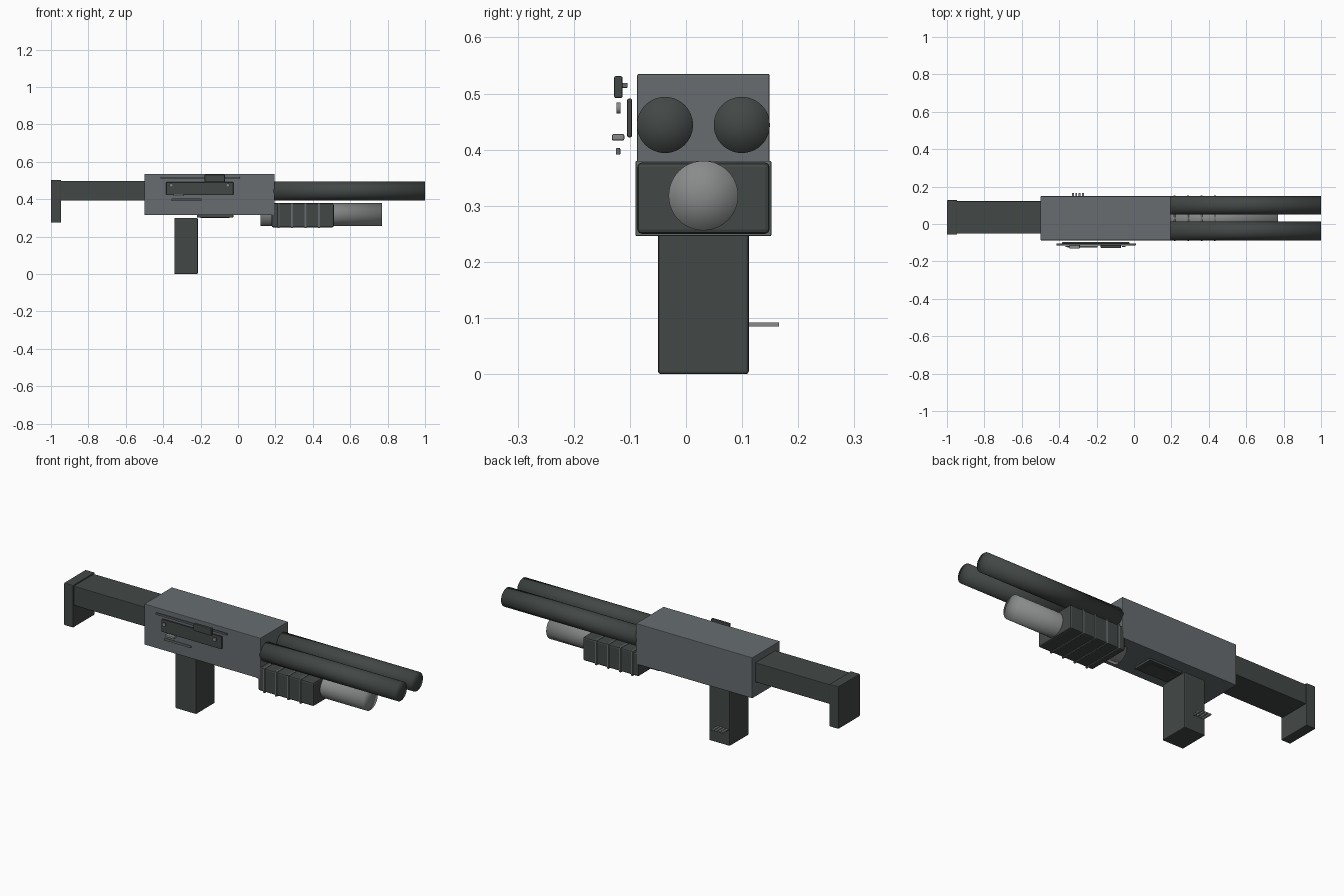
import bpy
import math

if "Cube" in bpy.data.objects:
    bpy.data.objects.remove(bpy.data.objects["Cube"], do_unlink=True)


def material(name, r, g, b):
    m = bpy.data.materials.new(name)
    m.use_nodes = True
    m.diffuse_color = (r, g, b, 1)
    m.node_tree.nodes["Principled BSDF"].inputs["Base Color"].default_value = (r, g, b, 1)
    return m


DARK = material("dark_grey", 0.055, 0.064, 0.062)
BODY = material("slate_grey", 0.135, 0.152, 0.162)
STEEL = material("steel_grey", 0.25, 0.255, 0.255)


def box(name, x, y, z, mat, bevel=0.0):
    """Box from (min, max) pairs, with an optional rounded edge."""
    centre = [(a + b) / 2 for a, b in (x, y, z)]
    bpy.ops.mesh.primitive_cube_add(size=1, location=centre)
    ob = bpy.context.object
    ob.name = name
    ob.scale = [b - a for a, b in (x, y, z)]
    bpy.ops.object.transform_apply(location=False, rotation=False, scale=True)
    ob.data.materials.append(mat)
    if bevel:
        mod = ob.modifiers.new("edge", "BEVEL")
        mod.width = bevel
        mod.segments = 2
    return ob


def tube(name, x, y, z, radius, mat):
    """Round bar along x with softly shaded ends."""
    bpy.ops.mesh.primitive_cylinder_add(
        vertices=48, radius=radius, depth=x[1] - x[0], end_fill_type="TRIFAN",
        location=((x[0] + x[1]) / 2, y, z), rotation=(0, math.pi / 2, 0))
    ob = bpy.context.object
    ob.name = name
    ob.data.materials.append(mat)
    bpy.ops.object.shade_smooth()
    return ob


MID = 0.031  # centre line of the body

# Main body and stock
box("receiver", (-0.5, 0.195), (-0.087, 0.149), (0.315, 0.535), BODY, 0.003)
box("stock", (-0.95, -0.495), (-0.051, 0.122), (0.393, 0.498), DARK, 0.003)
box("butt_plate", (-1.0, -0.945), (-0.057, 0.128), (0.275, 0.504), DARK, 0.004)

# Twin barrels and the tube below them
for side, offset in (("right", -0.0685), ("left", 0.0685)):
    tube(side + "_barrel", (0.19, 1.0), MID + offset, 0.444, 0.05, DARK)
tube("magazine_tube", (0.12, 0.77), MID, 0.318, 0.062, STEEL)

# Sliding fore-end with ribs
box("fore_end", (0.18, 0.512), (-0.087, 0.149), (0.25, 0.377), DARK, 0.008)
for i in range(4):
    x = 0.217 + i * 0.072
    box(f"fore_end_rib_{i + 1}", (x - 0.005, x + 0.005),
        (-0.09, 0.152), (0.246, 0.38), BODY, 0.002)

# Grip, its pins and the plate under the body
box("grip", (-0.34, -0.215), (-0.05, 0.112), (0.0, 0.3), DARK, 0.005)
for i in range(4):
    x = -0.327 + i * 0.018
    box(f"grip_pin_{i + 1}", (x - 0.005, x + 0.005), (0.1, 0.166), (0.085, 0.092), STEEL)
box("underside_plate", (-0.22, -0.025), (MID - 0.055, MID + 0.055), (0.303, 0.316), DARK, 0.002)
box("underside_inset", (-0.2, -0.045), (MID - 0.037, MID + 0.037), (0.3, 0.305), DARK)

# Side fittings
box("side_plate", (-0.384, -0.025), (-0.105, -0.096), (0.422, 0.491), DARK, 0.003)
box("guide_rail", (-0.415, 0.01), (-0.114, -0.104), (0.51, 0.519), BODY, 0.002)
box("bolt_handle", (-0.178, -0.07), (-0.128, -0.113), (0.492, 0.531), DARK, 0.003)
box("release_catch", (-0.345, -0.29), (-0.132, -0.11), (0.416, 0.428), STEEL, 0.003)
box("lower_rail", (-0.355, -0.195), (-0.125, -0.117), (0.391, 0.403), BODY, 0.002)
for i, x in enumerate((-0.357, -0.055)):
    bpy.ops.mesh.primitive_cylinder_add(vertices=16, radius=0.01, depth=0.007,
                                        location=(x, -0.12, 0.474),
                                        rotation=(math.pi / 2, 0, 0))
    screw = bpy.context.object
    screw.name = f"screw_{i + 1}"
    screw.data.materials.append(STEEL)
    bpy.ops.object.shade_smooth_by_angle()
